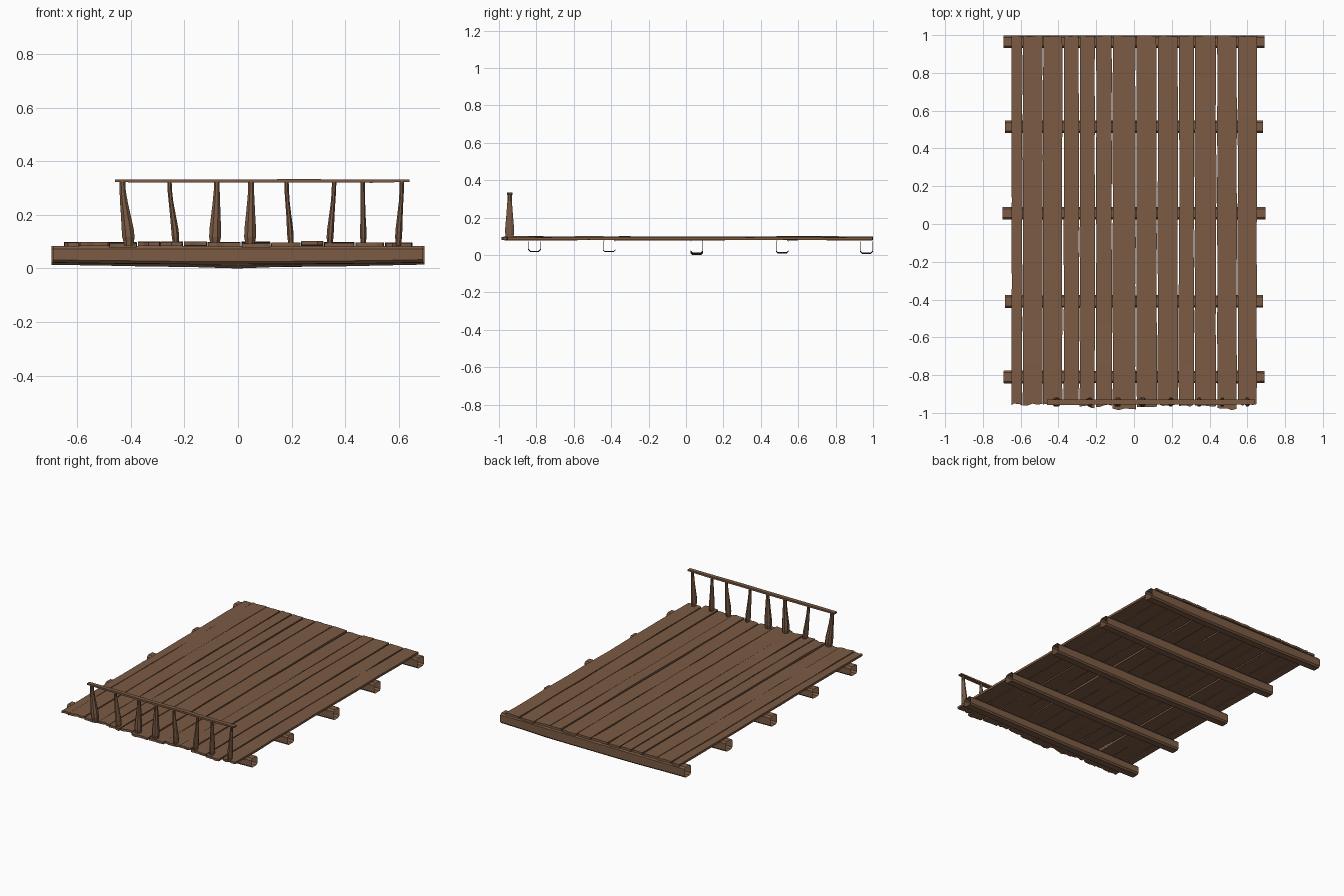
import bpy, bmesh, math, random

if "Cube" in bpy.data.objects:
    bpy.data.objects.remove(bpy.data.objects["Cube"])
random.seed(4)
R = random.uniform

wood = bpy.data.materials.new("brown_wood")
wood.diffuse_color = (0.2, 0.105, 0.058, 1)
wood.use_nodes = True
wood.node_tree.nodes["Principled BSDF"].inputs["Base Color"].default_value = wood.diffuse_color


def loft(name, sections, caps=True):
    """Skin a list of equal-length closed point loops."""
    bm = bmesh.new()
    loops = [[bm.verts.new(p) for p in s] for s in sections]
    n = len(loops[0])
    for a, b in zip(loops, loops[1:]):
        for i in range(n):
            j = (i + 1) % n
            bm.faces.new((a[i], a[j], b[j], b[i]))
    if caps:
        # strip caps pair opposite points so ragged ends stay clean
        for lp in (loops[0], loops[-1]):
            for i in range(n // 2 - 1):
                bm.faces.new((lp[i], lp[i + 1], lp[n - 2 - i], lp[n - 1 - i]))
    bmesh.ops.recalc_face_normals(bm, faces=bm.faces)
    me = bpy.data.meshes.new(name)
    bm.to_mesh(me)
    bm.free()
    me.materials.append(wood)
    ob = bpy.data.objects.new(name, me)
    bpy.context.collection.objects.link(ob)
    return ob


# Deck planks: left edge, right edge, ragged front end
planks = [(-.648, -.592, -.957), (-.588, -.484, -.953), (-.481, -.380, -.95),
          (-.372, -.292, -.95), (-.287, -.207, -.968), (-.200, -.117, -.962),
          (-.112, .008, -.983), (.014, .119, -.972), (.126, .231, -.957),
          (.238, .317, -.960), (.322, .434, -.968), (.441, .544, -.982),
          (.550, .650, -.955)]
for k, (x0, x1, front) in enumerate(planks):
    rows, cols = 10, 5
    lift, slope = R(-.003, .003), R(-.006, .006)
    sections = []
    for r in range(rows):
        t = r / (rows - 1)
        e0, e1 = x0 + R(-.002, .002), x1 + R(-.002, .002)
        dz = lift + R(-.0015, .0015) + slope * (t - .5)
        top, bottom = [], []
        for c in range(cols):
            x = e0 + (e1 - e0) * c / (cols - 1)
            y = front + (.997 - front) * t
            if r == 0:
                y += R(-.008, .008)
            elif r == rows - 1:
                y += R(-.004, .002)
            top.append((x, y, .097 + dz))
            bottom.append((x, y, .082 + dz))
        sections.append(top + bottom[::-1])
    loft(f"deck_plank_{k + 1}", sections)

# Cross beams under the deck: hollow, open-ended, chamfered, slightly sagging
beams = [(-.81, .69, .016), (-.41, .683, .015), (.057, .697, .008),
         (.515, .683, .010), (.965, .69, .008)]
for k, (yc, half, low) in enumerate(beams):
    sections = []
    for i in range(9):
        t = i / 8
        bow = math.sin(math.pi * t)
        zb = low + .006 - (.006 + (.003 if low < .012 else 0)) * bow + R(-.001, .001)
        if k == 2 and i == 4:
            zb = 0
        zt, w, c = .083, .033 + R(-.001, .001), .01
        x = -half + 2 * half * t
        prof = [(-w, zb + c), (-w + c, zb), (w - c, zb), (w, zb + c),
                (w, zt - c), (w - c, zt), (-w + c, zt), (-w, zt - c)]
        sections.append([(x, yc + a, b) for a, b in prof])
    loft(f"cross_beam_{k + 1}", sections, caps=False)

# Rail balusters: bottom x, top x, relative width
shape = [(.085, .80), (.10, .85), (.118, 1.0), (.15, .97), (.20, .78),
         (.25, .62), (.29, .50), (.325, .48)]
balusters = [(-.408, -.432, .025), (-.232, -.256, .015), (-.086, -.079, .024),
             (.045, .049, .024), (.197, .181, .013), (.343, .359, .014),
             (.468, .466, .013), (.599, .612, .014)]
for k, (xb, xt, w) in enumerate(balusters):
    sections = []
    for z, f in shape:
        t = (z - .085) / .24
        x = xb + (xt - xb) * t * t * (3 - 2 * t)
        wx = max(w * f, .009)
        sections.append([(x + wx * math.cos(a), -.943 + .026 * f * math.sin(a), z)
                         for a in [math.pi * (i + .5) / 4 for i in range(8)]])
    loft(f"baluster_{k + 1}", sections)

# Hand rail on top of the balusters
sections = []
for i in range(9):
    x = -.46 + 1.1 * i / 8
    h = .006 if 0 < i < 8 else .0045
    dz, dy = R(-.001, .001), R(-.001, .001)
    sections.append([(x, -.943 + dy + a, .327 + dz + b) for a, b in
                     [(-.014, -h), (.014, -h), (.014, h), (-.014, h)]])
loft("hand_rail", sections)
